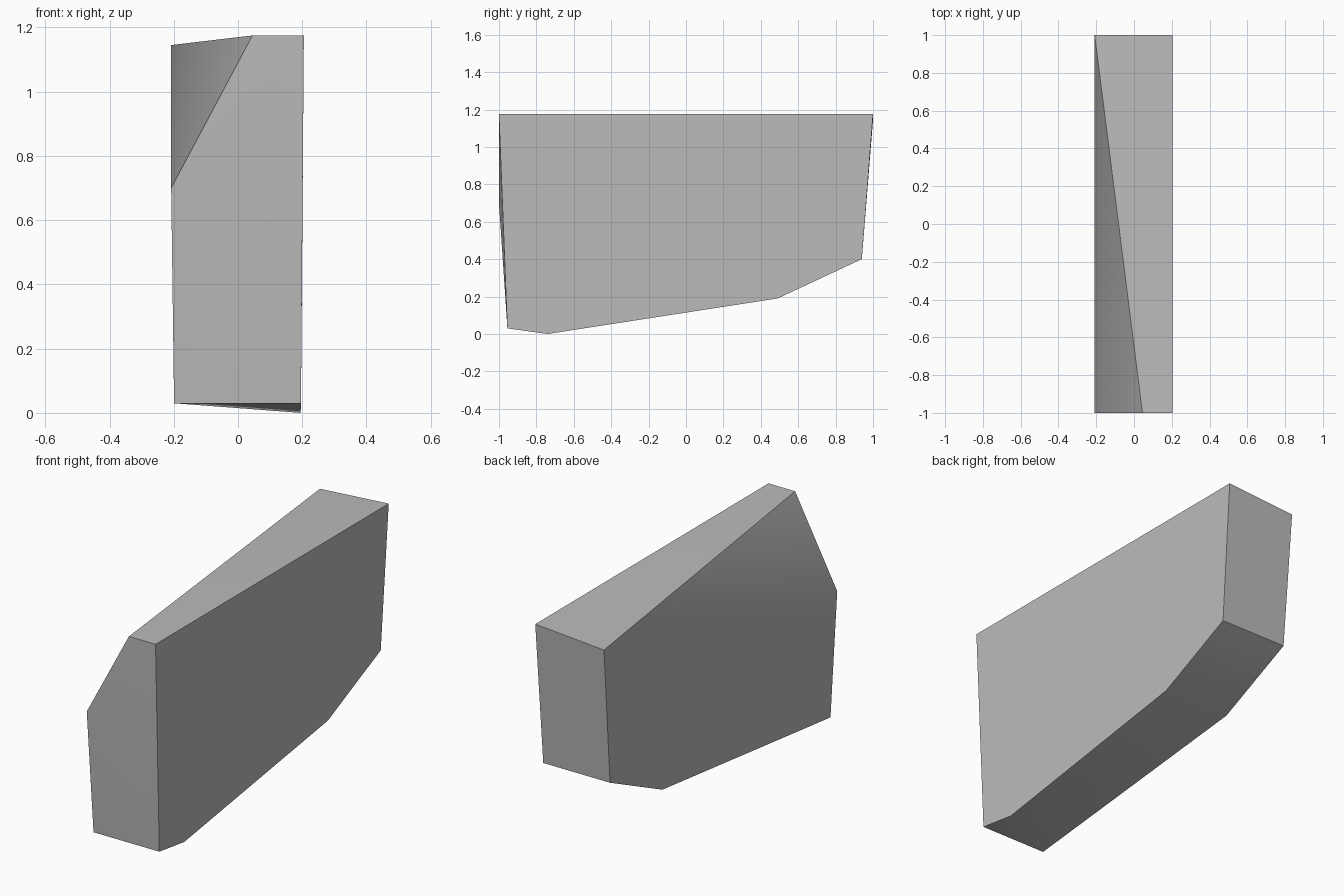
import bpy
import bmesh
import math

cube = bpy.data.objects.get("Cube")
if cube:
    bpy.data.objects.remove(cube, do_unlink=True)

# Plain grey material
grey = bpy.data.materials.new("plain grey")
grey.use_nodes = True
colour = (0.5, 0.5, 0.5, 1.0)
grey.diffuse_color = colour
grey.node_tree.nodes["Principled BSDF"].inputs["Base Color"].default_value = colour

# Corners of the left side, with a full-height front edge and an extra low keel point
left_side = [(0.205, -1.0, 1.175), (0.205, 1.0, 1.175), (0.199, 0.94, 0.40),
             (0.197, 0.49, 0.19), (0.195, -0.74, 0.0), (0.196, -0.955, 0.03)]
# Corners of the right side, cut down towards the front
right_side = [(-0.208, -1.0, 0.70), (-0.208, 1.0, 1.145), (-0.202, 0.94, 0.40),
              (-0.201, 0.49, 0.19), (-0.199, -0.955, 0.03)]
# Front end of the slanted top edge
slant_tip = (0.045, -1.0, 1.175)

# Wrap the corners in one closed convex block
bm = bmesh.new()
for corner in left_side + right_side + [slant_tip]:
    bm.verts.new(corner)
bmesh.ops.convex_hull(bm, input=bm.verts[:])
bmesh.ops.dissolve_limit(bm, angle_limit=math.radians(0.6),
                         verts=bm.verts[:], edges=bm.edges[:])
bmesh.ops.recalc_face_normals(bm, faces=bm.faces[:])
mesh = bpy.data.meshes.new("wedge_block")
bm.to_mesh(mesh)
bm.free()
mesh.materials.append(grey)

block = bpy.data.objects.new("wedge_block", mesh)
bpy.context.collection.objects.link(block)

# Soften the shallow folds and keep the main edges sharp
bpy.ops.object.select_all(action="DESELECT")
block.select_set(True)
bpy.context.view_layer.objects.active = block
bpy.ops.object.shade_smooth_by_angle(angle=math.radians(30))
